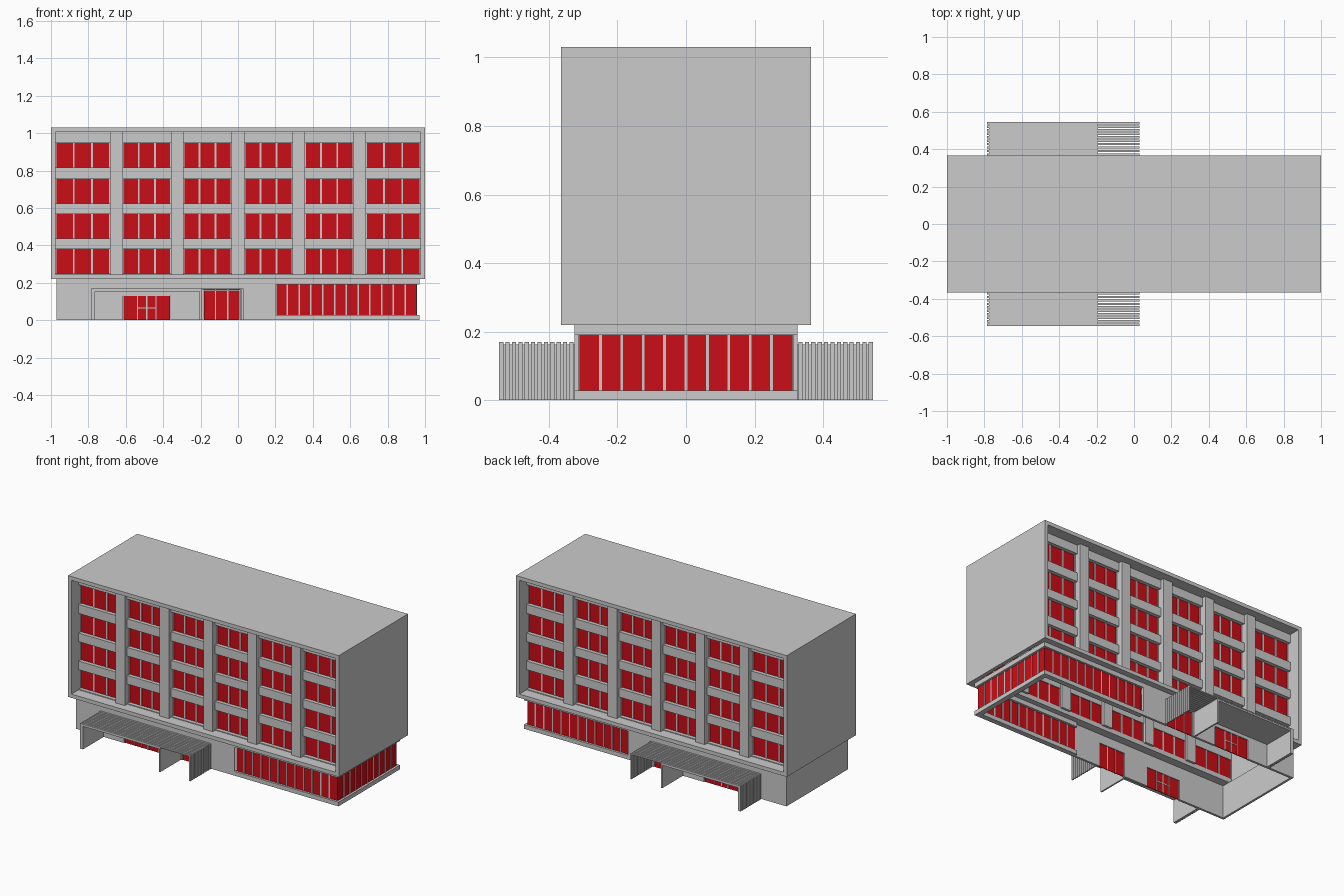
import bpy, bmesh

if "Cube" in bpy.data.objects:
    bpy.data.objects.remove(bpy.data.objects["Cube"])

red = bpy.data.materials.new("glass_red")
red.diffuse_color = (0.6, 0.004, 0.008, 1)
red.use_nodes = True
red.node_tree.nodes["Principled BSDF"].inputs["Base Color"].default_value = red.diffuse_color


def boxes(name, items, mat=None, both=False):
    """One object from boxes (x0,x1,y0,y1,z0,z1); both = repeat mirrored in y."""
    bm = bmesh.new()
    if both:
        items = items + [(a, b, -d, -c, e, f) for a, b, c, d, e, f in items]
    for x0, x1, y0, y1, z0, z1 in items:
        v = [bm.verts.new((x, y, z)) for x in (x0, x1) for y in (y0, y1) for z in (z0, z1)]
        for f in ((0, 1, 3, 2), (4, 6, 7, 5), (0, 4, 5, 1), (2, 3, 7, 6), (0, 2, 6, 4), (1, 5, 7, 3)):
            bm.faces.new([v[i] for i in f])
    bmesh.ops.recalc_face_normals(bm, faces=bm.faces)
    me = bpy.data.meshes.new(name)
    bm.to_mesh(me)
    bm.free()
    ob = bpy.data.objects.new(name, me)
    bpy.context.collection.objects.link(ob)
    if mat:
        me.materials.append(mat)
    return ob


def split(a, b, n, gap):
    """n equal spans between a and b separated by gap."""
    w = (b - a - gap * (n - 1)) / n
    return [(a + i * (w + gap), a + i * (w + gap) + w) for i in range(n)]


Y = 0.365            # facade plane
GLASS = Y - 0.10     # upper window plane

# Upper block: roof, end walls and floor ledges around the recessed facades
boxes("roof_slab", [(-1, 1, -Y, Y, 1.005, 1.03)])
boxes("end_walls", [(s - 0.0125, s + 0.0125, -Y, Y, 0.22, 1.005) for s in (-0.9875, 0.9875)])
boxes("floor_ledges", [(-0.975, 0.975, GLASS - 0.01, Y, 0.22, 0.245)], both=True)

# Facade columns
cols = [-0.65, -0.325, 0, 0.325, 0.65]
boxes("facade_columns", [(c - 0.034, c + 0.034, GLASS - 0.025, Y - 0.05, 0.245, 1.005)
                         for c in cols], both=True)

# Window bays between columns
edges = [-0.975] + [c + s * 0.034 for c in cols for s in (-1, 1)] + [0.975]
bays = list(zip(edges[::2], edges[1::2]))
rows = [(0.25, 0.38), (0.437, 0.567), (0.624, 0.755), (0.815, 0.947)]
panes, mullions, bands = [], [], []
for a, b in bays:
    tops = [0.245] + [t for r in rows for t in r] + [1.005]
    for z0, z1 in zip(tops[::2], tops[1::2]):
        bands.append((a, b, GLASS - 0.01, Y - 0.075, z0, z1))
    for z0, z1 in rows:
        spans = split(a + 0.005, b - 0.005, 3, 0.01)
        panes += [(p, q, GLASS - 0.005, GLASS, z0, z1) for p, q in spans]
        cuts = [a] + [t for s in spans for t in s] + [b]
        mullions += [(p, q, GLASS - 0.008, GLASS + 0.005, z0, z1)
                     for p, q in zip(cuts[::2], cuts[1::2])]
boxes("spandrel_bands", bands, both=True)
boxes("upper_window_panes", panes, red, both=True)
boxes("upper_window_mullions", mullions, both=True)

# Ground floor walls, pieced around the two door openings
W0, W1 = 0.31, 0.325
D1, D2 = (-0.615, -0.36), (-0.185, 0.01)
boxes("ground_walls", [
    (-0.97, D1[0], W0, W1, 0, 0.22), (D1[0], D1[1], W0, W1, 0.13, 0.22),
    (D1[1], D2[0], W0, W1, 0, 0.22), (D2[0], D2[1], W0, W1, 0.16, 0.22),
    (D2[1], 0.2, W0, W1, 0, 0.22)], both=True)
boxes("ground_end_wall", [(-0.97, -0.955, -W0, W0, 0, 0.22)])

# Doors
G0, G1 = 0.314, 0.319
mid = [(-0.534, -0.491), (-0.485, -0.442)]
door = [(-0.612, -0.54, G0, G1, 0, 0.13), (-0.436, -0.363, G0, G1, 0, 0.13)]
for a, b in mid:
    door += [(a, b, G0, G1, 0, 0.062), (a, b, G0, G1, 0.068, 0.13)]
door += [(a, b, G0, G1, 0, 0.158) for a, b in split(-0.182, 0.007, 3, 0.006)]
boxes("door_panes", door, red, both=True)
bars = [(x - 0.003, x + 0.003, G0 - 0.002, G1 + 0.004, 0, 0.13) for x in (-0.537, -0.488, -0.439)]
bars.append((-0.534, -0.442, G0 - 0.002, G1 + 0.003, 0.062, 0.068))
s = split(-0.182, 0.007, 3, 0.006)
bars += [(s[i][1], s[i + 1][0], G0 - 0.002, G1 + 0.004, 0, 0.16) for i in (0, 1)]
boxes("door_bars", bars, both=True)

# Corner glazing: sill, header, panes and mullions on three sides
for name, z0, z1 in (("glazing_sill", 0, 0.028), ("glazing_header", 0.19, 0.22)):
    boxes(name, [(0.2, 0.97, 0.29, 0.325, z0, z1)], both=True)
    boxes(name + "_end", [(0.935, 0.97, -0.29, 0.29, z0, z1)])
sx = split(0.205, 0.953, 12, 0.008)
sy = split(-0.308, 0.308, 10, 0.008)
boxes("glazing_panes_side", [(a, b, 0.306, 0.311, 0.028, 0.19) for a, b in sx], red, both=True)
boxes("glazing_panes_end", [(0.95, 0.955, a, b, 0.028, 0.19) for a, b in sy], red)
boxes("glazing_mullions_side", [(p[1], q[0], 0.303, 0.314, 0.028, 0.19)
                                for p, q in zip(sx, sx[1:])], both=True)
boxes("glazing_mullions_end", [(0.947, 0.958, p[1], q[0], 0.028, 0.19)
                               for p, q in zip(sy, sy[1:])])

# Entrance canopies: solid shell wrapped by slats down both ends
boxes("canopy_shell", [(-0.775, -0.195, W1, 0.543, 0.153, 0.163),
                       (-0.775, -0.765, W1, 0.543, 0, 0.153),
                       (-0.205, -0.195, W1, 0.543, 0, 0.153)], both=True)
slats = []
for a, b in split(W1 + 0.003, 0.545, 12, 0.0065):
    slats += [(-0.785, 0.03, a, b, 0.163, 0.17),
              (-0.785, -0.775, a, b, 0, 0.163), (0.02, 0.03, a, b, 0, 0.163)]
boxes("canopy_slats", slats, both=True)
